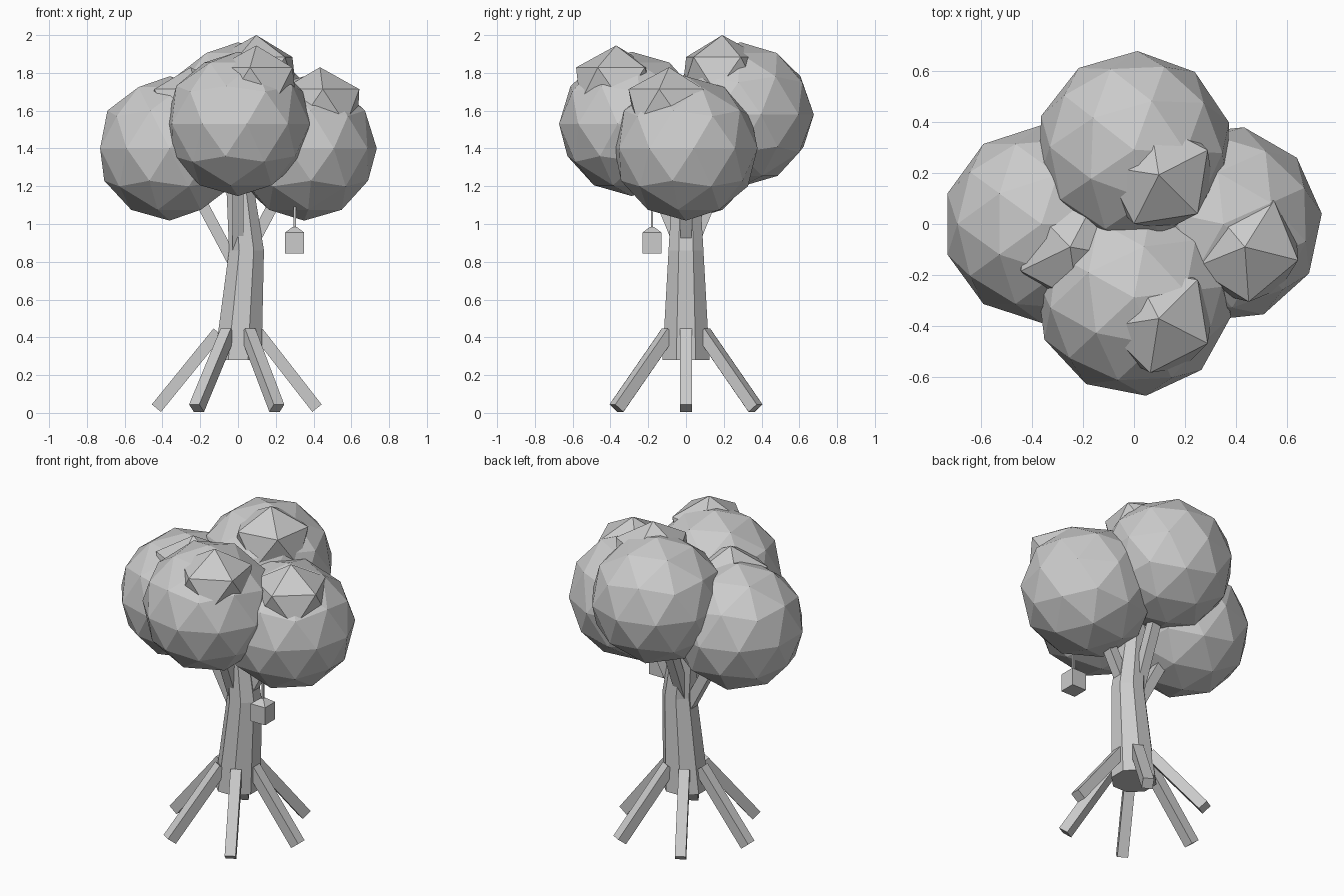
import bpy
import bmesh
from math import radians, cos, sin, pi
from mathutils import Vector

default_cube = bpy.data.objects.get("Cube")
if default_cube:
    bpy.data.objects.remove(default_cube, do_unlink=True)

# Single plain colour
GREY = (0.6, 0.6, 0.6, 1.0)
grey = bpy.data.materials.new("plain_grey")
grey.use_nodes = True
grey.diffuse_color = GREY
bsdf = next(n for n in grey.node_tree.nodes if n.type == 'BSDF_PRINCIPLED')
bsdf.inputs["Base Color"].default_value = GREY


def finish(name, bm, location=(0, 0, 0)):
    bmesh.ops.recalc_face_normals(bm, faces=bm.faces)
    mesh = bpy.data.meshes.new(name)
    bm.to_mesh(mesh)
    bm.free()
    mesh.materials.append(grey)
    obj = bpy.data.objects.new(name, mesh)
    obj.location = location
    bpy.context.collection.objects.link(obj)
    return obj


def blob(name, center, radius, height, detail, turn):
    """Faceted ball, turned about z."""
    bm = bmesh.new()
    bmesh.ops.create_icosphere(bm, subdivisions=detail, radius=1)
    obj = finish(name, bm, center)
    obj.scale = (radius, radius, height)
    obj.rotation_euler.z = radians(turn)
    return obj


def beam(name, start, end, width):
    """Square bar between two points."""
    start, end = Vector(start), Vector(end)
    bm = bmesh.new()
    bmesh.ops.create_cube(bm, size=1)
    obj = finish(name, bm, (start + end) / 2)
    obj.scale = (width, width, (end - start).length)
    obj.rotation_mode = 'QUATERNION'
    obj.rotation_quaternion = (end - start).to_track_quat('Z', 'Y')
    return obj


def loft(name, rings, sides, location=(0, 0, 0)):
    """Capped prism through rings of (x, z, radius), flat sides facing the axes."""
    bm = bmesh.new()
    loops = []
    for x, z, r in rings:
        angles = [(i + 0.5) * 2 * pi / sides for i in range(sides)]
        loops.append([bm.verts.new((x + r * cos(a), r * sin(a), z)) for a in angles])
    for low, high in zip(loops, loops[1:]):
        for i in range(sides):
            j = (i + 1) % sides
            bm.faces.new((low[i], low[j], high[j], high[i]))
    bm.faces.new(loops[0][::-1])
    bm.faces.new(loops[-1])
    return finish(name, bm, location)


# Bent trunk
loft("trunk", [(0, 0.28, 0.135), (0.045, 0.86, 0.1), (-0.01, 1.4, 0.065)], 8)

# Six splayed roots
for i in range(6):
    a = i * pi / 3
    c, s = cos(a), sin(a)
    beam(f"root_{i + 1}", (0.425 * c - 0.007, 0.425 * s, 0.025),
         (0.105 * c, 0.105 * s, 0.427), 0.063)

# Branches reaching into the foliage
for side, sign in (("left", 1), ("right", -1)):
    beam(f"branch_{side}", (0, 0, 0.75), (sign * 0.33, 0, 1.37), 0.06)
for side, sign in (("back", 1), ("front", -1)):
    beam(f"branch_{side}", (0, 0, 0.8), (0, sign * 0.25, 1.42), 0.06)

# Large foliage clumps: centre, turn
clumps = {
    "right": ((-0.362, 0, 1.4), 0),
    "left": ((0.35, 0, 1.4), 24),
    "front": ((0, -0.288, 1.53), 7),
    "back": ((0, 0.29, 1.58), -2),
}
for side, (center, turn) in clumps.items():
    blob(f"foliage_{side}", center, 0.387, 0.382, 2, turn)

# Small leaf tufts on top of each clump
tufts = {
    "right": ((-0.25, -0.09, 1.62), 62),
    "left": ((0.434, -0.09, 1.62), 58),
    "front": ((0.097, -0.37, 1.735), 45),
    "back": ((0.097, 0.192, 1.79), 27),
}
for side, (center, turn) in tufts.items():
    blob(f"leaf_tuft_{side}", center, 0.24, 0.21, 1, turn)

# Hanging lantern: square body, sloped cap, cord
half = 0.05 * 2 ** 0.5
spot = (0.3, -0.18, 0)
loft("lantern_body", [(0, 0.845, half), (0, 0.955, half)], 4, spot)
loft("lantern_cap", [(0, 0.955, half), (0, 0.985, 0.015)], 4, spot)
beam("lantern_cord", (0.3, -0.18, 0.98), (0.3, -0.18, 1.2), 0.012)
